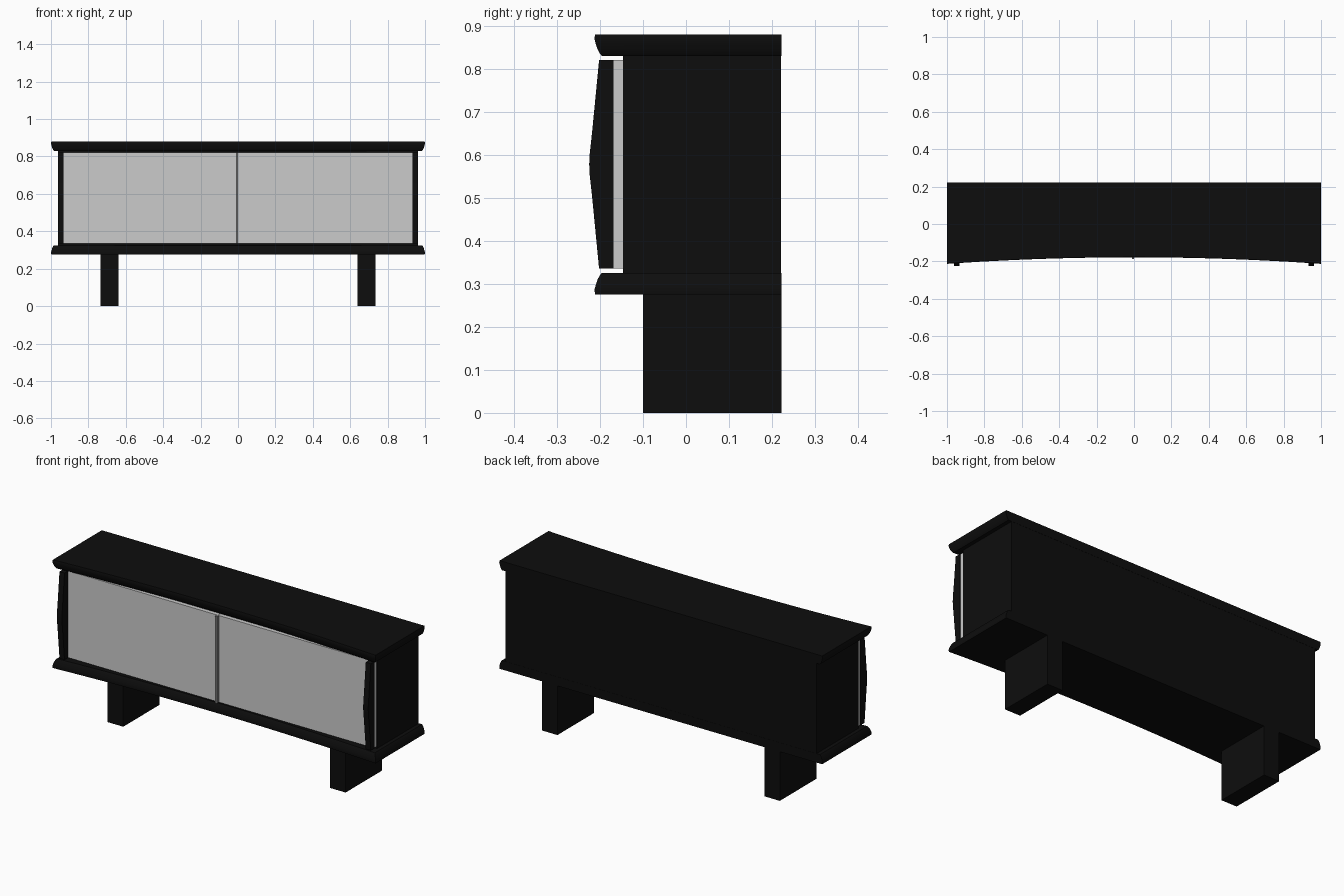
import bpy, bmesh

cube = bpy.data.objects.get("Cube")
if cube:
    bpy.data.objects.remove(cube, do_unlink=True)


def material(name, value):
    m = bpy.data.materials.new(name)
    m.use_nodes = True
    colour = (value, value, value, 1)
    m.diffuse_color = colour
    m.node_tree.nodes["Principled BSDF"].inputs["Base Color"].default_value = colour
    return m


black = material("black lacquer", 0.004)
pale = material("pale grey", 0.6)
grey = material("mid grey", 0.25)


def loft(name, rings, mat):
    """Skin a stack of equal rings and cap both ends."""
    bm = bmesh.new()
    rows = [[bm.verts.new(p) for p in ring] for ring in rings]
    n = len(rows[0])
    for a, b in zip(rows, rows[1:]):
        for i in range(n):
            j = (i + 1) % n
            bm.faces.new((a[i], a[j], b[j], b[i]))
    bm.faces.new(rows[0][::-1])
    bm.faces.new(rows[-1])
    bmesh.ops.recalc_face_normals(bm, faces=bm.faces)
    mesh = bpy.data.meshes.new(name)
    bm.to_mesh(mesh)
    bm.free()
    mesh.materials.append(mat)
    ob = bpy.data.objects.new(name, mesh)
    bpy.context.collection.objects.link(ob)
    return ob


def box(name, x, y, z, mat):
    rings = [[(x[0], y[0], h), (x[1], y[0], h), (x[1], y[1], h), (x[0], y[1], h)] for h in z]
    return loft(name, rings, mat)


BACK = 0.222


# Slabs with a concave front and a rounded front and side edge
def slab(name, wide_z, narrow_z):
    rings = []
    for t, inset in ((0, 0.002), (0.2, 0), (0.45, 0.003), (0.7, 0.007), (0.9, 0.012), (1, 0.016)):
        z = wide_z + t * (narrow_z - wide_z)
        half = 1 - inset
        front = [half * (i / 12 - 1) for i in range(25)]
        ring = [(x, -0.178 - 0.035 * x * x + inset, z) for x in front]
        rings.append(ring + [(half, BACK, z), (-half, BACK, z)])
    ob = loft(name, rings, black)
    bpy.ops.object.select_all(action="DESELECT")
    ob.select_set(True)
    bpy.context.view_layer.objects.active = ob
    bpy.ops.object.shade_smooth_by_angle()


slab("top_slab", 0.88, 0.83)
slab("bottom_slab", 0.275, 0.325)

# Cabinet body
box("cabinet_body", (-0.963, 0.963), (-0.147, BACK - 0.001), (0.32, 0.835), black)

# Sliding doors with a narrow overlap strip in the middle
box("right_door", (-0.96, -0.011), (-0.17, -0.147), (0.335, 0.82), pale)
box("left_door", (0.001, 0.96), (-0.17, -0.147), (0.335, 0.82), pale)
box("centre_strip", (-0.011, 0.001), (-0.188, -0.147), (0.335, 0.82), grey)

# Full-height pulls that swell towards the middle
pull = [(-0.168, 0.335), (-0.202, 0.335), (-0.218, 0.5), (-0.224, 0.555),
        (-0.225, 0.578), (-0.224, 0.6), (-0.218, 0.655), (-0.202, 0.82), (-0.168, 0.82)]
for side, sign in (("left", 1), ("right", -1)):
    loft(side + "_pull", [[(sign * x, y, z) for y, z in pull] for x in (0.932, 0.963)], black)

# Broad panel feet
for side, sign in (("left", 1), ("right", -1)):
    xs = sorted((sign * 0.64, sign * 0.736))
    box(side + "_foot", xs, (-0.1, BACK), (0, 0.28), black)
